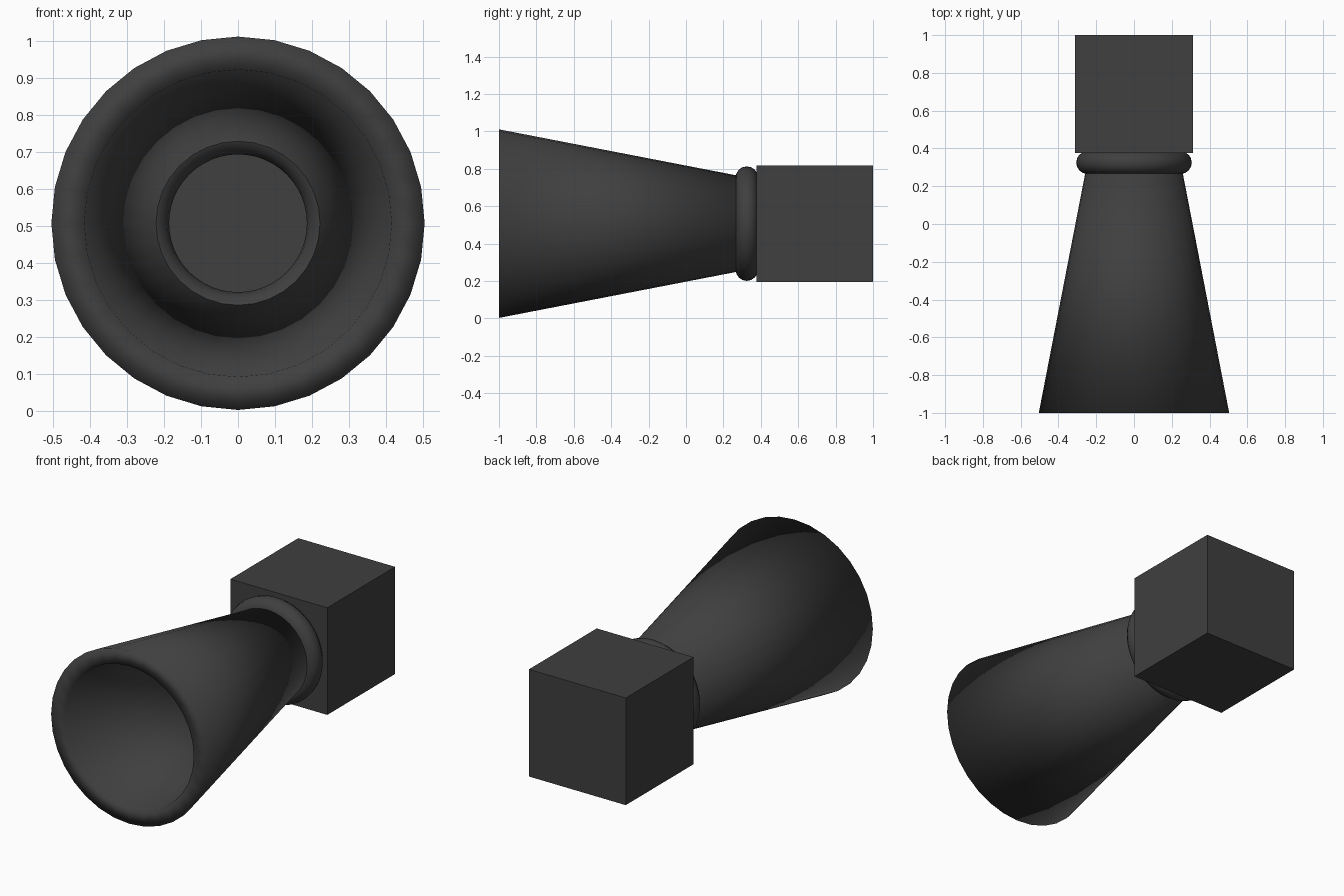
import bpy, bmesh, math

if "Cube" in bpy.data.objects:
    bpy.data.objects.remove(bpy.data.objects["Cube"])

CZ = 0.507  # height of the shared axis

mat = bpy.data.materials.new("charcoal")
mat.diffuse_color = (0.05, 0.05, 0.05, 1)
mat.use_nodes = True
mat.node_tree.nodes["Principled BSDF"].inputs["Base Color"].default_value = mat.diffuse_color


def lathe(name, profile, sides):
    """Spin a closed (radius, y) profile around the y axis."""
    bm = bmesh.new()
    rings = []
    for i in range(sides):
        a = 2 * math.pi * i / sides
        rings.append([bm.verts.new((r * math.sin(a), y, CZ + r * math.cos(a)))
                      for r, y in profile])
    n = len(profile)
    for i in range(sides):
        p, q = rings[i], rings[(i + 1) % sides]
        for j in range(n):
            k = (j + 1) % n
            bm.faces.new((p[j], p[k], q[k], q[j]))
    bmesh.ops.recalc_face_normals(bm, faces=bm.faces)
    return finish(name, bm, True)


def finish(name, bm, smooth):
    me = bpy.data.meshes.new(name)
    bm.to_mesh(me)
    bm.free()
    me.materials.append(mat)
    for p in me.polygons:
        p.use_smooth = smooth
    ob = bpy.data.objects.new(name, me)
    bpy.context.collection.objects.link(ob)
    return ob


# Flared hollow horn with a thick flat rim
lathe("horn", [(0.504, -1), (0.256, 0.28), (0.22, 0.28), (0.415, -1)], 32)

# Rounded collar between horn and box
R, r = 0.246, 0.06
lathe("collar", [(R + r * math.cos(2 * math.pi * i / 16),
                  0.325 + r * math.sin(2 * math.pi * i / 16)) for i in range(16)], 48)

# Square box at the back
bm = bmesh.new()
bmesh.ops.create_cube(bm, size=0.624)
bmesh.ops.translate(bm, verts=bm.verts, vec=(0, 0.688, CZ))
finish("box", bm, False)
